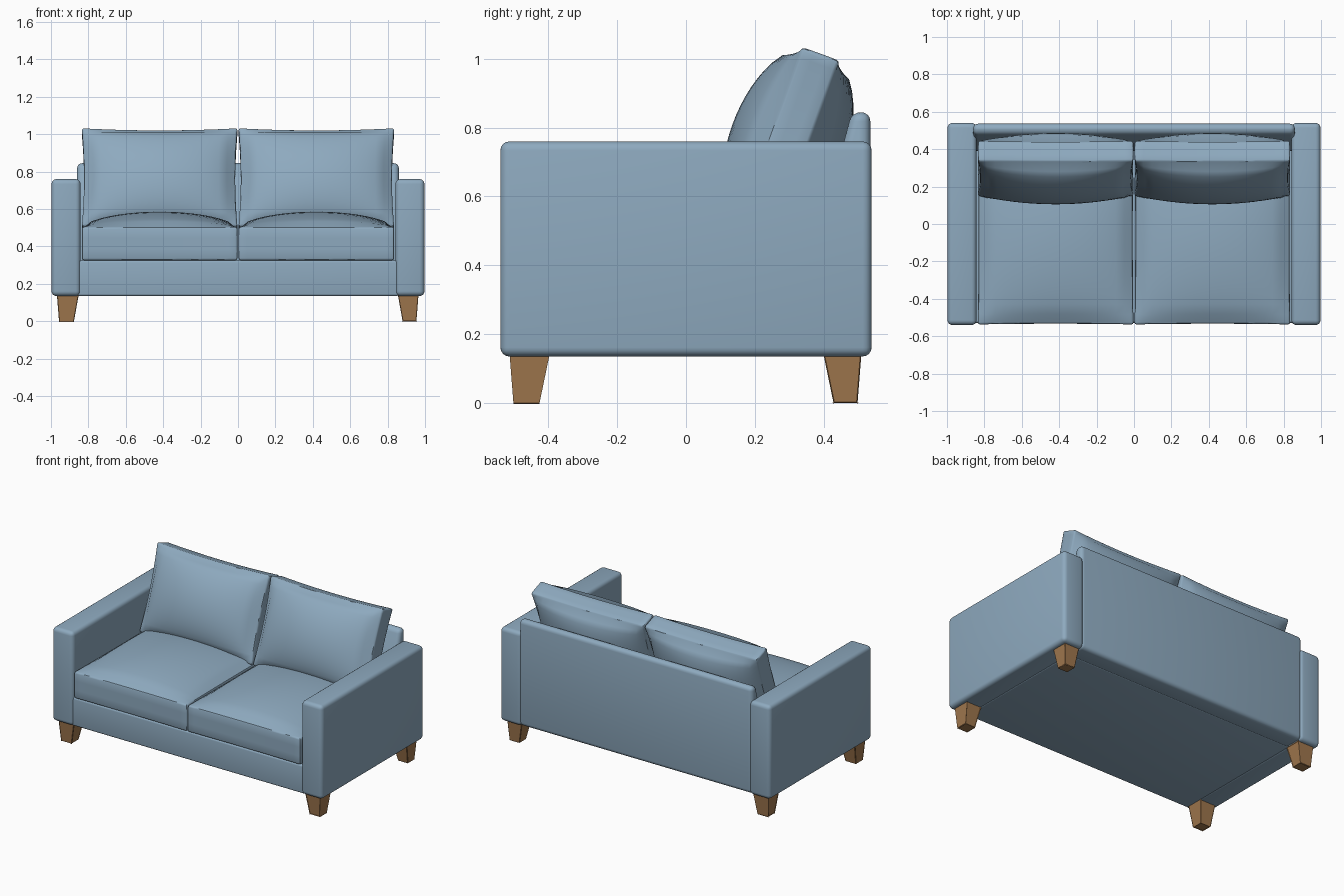
import bpy, bmesh, math
from mathutils import Matrix, Vector

if "Cube" in bpy.data.objects:
    bpy.data.objects.remove(bpy.data.objects["Cube"])


def material(name, rgb):
    m = bpy.data.materials.new(name)
    m.diffuse_color = (*rgb, 1)
    m.use_nodes = True
    m.node_tree.nodes["Principled BSDF"].inputs["Base Color"].default_value = m.diffuse_color
    return m


FABRIC = material("blue fabric", (0.27, 0.40, 0.52))
WOOD = material("oak wood", (0.35, 0.185, 0.075))


def finish(bm, name, mat, angle=35):
    bmesh.ops.recalc_face_normals(bm, faces=bm.faces)
    me = bpy.data.meshes.new(name)
    bm.to_mesh(me)
    bm.free()
    me.materials.append(mat)
    ob = bpy.data.objects.new(name, me)
    bpy.context.collection.objects.link(ob)
    bpy.ops.object.select_all(action='DESELECT')
    ob.select_set(True)
    bpy.context.view_layer.objects.active = ob
    bpy.ops.object.shade_smooth_by_angle(angle=math.radians(angle))
    return ob


def round_edges(bm, edges, radius, segments):
    bmesh.ops.bevel(bm, geom=list(edges), offset=radius, segments=segments,
                    profile=0.5, affect='EDGES', clamp_overlap=True)


def panel(name, profile, x0, x1, radius):
    """Upholstered slab: a y-z profile extruded along x with rounded edges."""
    bm = bmesh.new()
    face = bm.faces.new([bm.verts.new((x0, y, z)) for y, z in profile])
    ext = bmesh.ops.extrude_face_region(bm, geom=[face])
    moved = [g for g in ext['geom'] if isinstance(g, bmesh.types.BMVert)]
    bmesh.ops.translate(bm, verts=moved, vec=(x1 - x0, 0, 0))
    bmesh.ops.recalc_face_normals(bm, faces=bm.faces)
    round_edges(bm, bm.edges, radius, 4)
    return finish(bm, name, FABRIC)


def rect(y0, y1, z0, z1):
    return [(y0, z0), (y1, z0), (y1, z1), (y0, z1)]


def cushion(name, size, top, bottom, power, pinch, matrix):
    """Boxed cushion with crowned faces, drawn-in sides and soft seams."""
    bm = bmesh.new()
    bmesh.ops.create_cube(bm, size=2)

    def upright(e):
        return abs(e.verts[0].co.z - e.verts[1].co.z) > 0.01

    bmesh.ops.subdivide_edges(bm, edges=[e for e in bm.edges if upright(e)],
                              cuts=2, use_grid_fill=True)
    bmesh.ops.subdivide_edges(bm, edges=[e for e in bm.edges if not upright(e)],
                              cuts=17, use_grid_fill=True)

    def extreme(p):
        return {(i, p[i] > 0) for i in range(3) if abs(p[i]) > 0.999}

    seams = [e for e in bm.edges
             if len(extreme(e.verts[0].co) & extreme(e.verts[1].co)) == 2]
    hx, hy, hz = (s / 2 for s in size)
    for v in bm.verts:
        a, b, c = v.co
        ca, cb = max(0, 1 - a * a), max(0, 1 - b * b)
        crown = (ca * cb) ** power * (top if c > 0 else bottom)
        v.co = (a * (hx - pinch * cb), b * (hy - pinch * ca), c * (hz + crown))
    round_edges(bm, seams, 0.011, 2)
    bm.transform(matrix)
    return finish(bm, name, FABRIC, 45)


def leg(name, sx, sy):
    """Square tapered foot."""
    bm = bmesh.new()
    bmesh.ops.create_cube(bm, size=1)
    for v in bm.verts:
        if v.co.z > 0:
            v.co = (0.91 + v.co.x * 0.11, 0.455 + v.co.y * 0.11, 0.14)
        else:
            v.co = (0.917 + v.co.x * 0.074, 0.464 + v.co.y * 0.07, 0)
        v.co.x *= sx
        v.co.y *= sy
    round_edges(bm, bm.edges, 0.003, 1)
    return finish(bm, name, WOOD)


# Frame: base rail and sloped backrest
panel("base", rect(-0.528, 0.42, 0.135, 0.325), -0.86, 0.86, 0.012)
panel("backrest", [(0.39, 0.137), (0.536, 0.137), (0.536, 0.845),
                   (0.482, 0.845), (0.39, 0.5)], -0.86, 0.86, 0.026)

for side, sx in (("left", -1), ("right", 1)):
    # Arms
    x0, x1 = sorted((sx * 0.842, sx * 0.997))
    panel(side + "_arm", rect(-0.54, 0.54, 0.135, 0.76), x0, x1, 0.026)
    # Seat cushions, crowned on top only
    cushion(side + "_seat_cushion", (0.832, 0.95, 0.178), 0.082, 0, 0.65, 0.004,
            Matrix.Translation((sx * 0.419, -0.062, 0.415)))
    # Back cushions, leaning back 20 degrees
    cushion(side + "_back_cushion", (0.832, 0.56, 0.118), 0.112, 0.112, 0.6, 0.012,
            Matrix.Translation((sx * 0.419, 0.296, 0.752))
            @ Matrix.Rotation(math.radians(70), 4, 'X'))
    # Legs
    for end, sy in (("front", -1), ("back", 1)):
        leg(f"{side}_{end}_leg", sx, sy)
